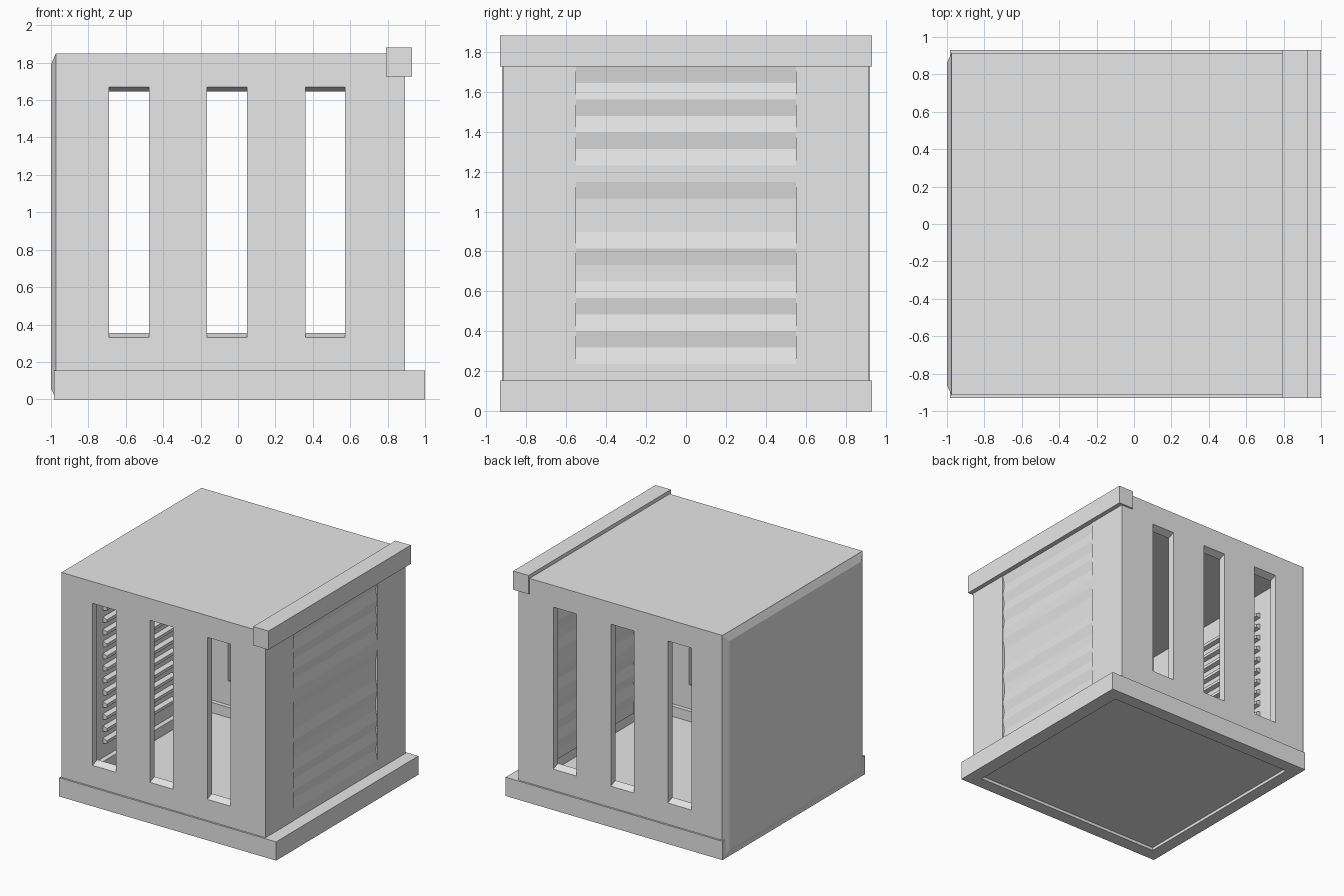
import bpy, bmesh

cube = bpy.data.objects.get("Cube")
if cube:
    bpy.data.objects.remove(cube, do_unlink=True)

grey = bpy.data.materials.new("light_grey")
grey.use_nodes = True
grey.diffuse_color = (0.8, 0.8, 0.8, 1)
grey.node_tree.nodes["Principled BSDF"].inputs["Base Color"].default_value = grey.diffuse_color


def make(name, bm):
    bmesh.ops.recalc_face_normals(bm, faces=bm.faces)
    mesh = bpy.data.meshes.new(name)
    bm.to_mesh(mesh)
    bm.free()
    mesh.materials.append(grey)
    ob = bpy.data.objects.new(name, mesh)
    bpy.context.collection.objects.link(ob)
    return ob


def box(name, x, y, z):
    """Box from (min, max) ranges."""
    bm = bmesh.new()
    bmesh.ops.create_cube(bm, size=1)
    for v in bm.verts:
        v.co = [r[0] if c < 0 else r[1] for c, r in zip(v.co, (x, y, z))]
    return make(name, bm)


def prism(name, points, axis, lo, hi):
    """Extrude a 2D outline along x (0) or y (1)."""
    bm = bmesh.new()
    place = (lambda p: (lo, *p)) if axis == 0 else (lambda p: (p[0], lo, p[1]))
    face = bm.faces.new([bm.verts.new(place(p)) for p in points])
    new = bmesh.ops.extrude_face_region(bm, geom=[face])["geom"]
    for v in new:
        if isinstance(v, bmesh.types.BMVert):
            v.co[axis] = hi
    return make(name, bm)


def cut(target, cutters):
    """Subtract the cutters, bake the result and remove the cutters."""
    for c in cutters:
        c.hide_render = True
        mod = target.modifiers.new("cut", 'BOOLEAN')
        mod.operation = 'DIFFERENCE'
        mod.solver = 'EXACT'
        mod.object = c
    deps = bpy.context.evaluated_depsgraph_get()
    baked = bpy.data.meshes.new_from_object(target.evaluated_get(deps))
    target.modifiers.clear()
    target.data = baked
    for c in cutters:
        bpy.data.objects.remove(c, do_unlink=True)


# Base frame with a thin floor panel set inside it
base = box("base_frame", (-0.985, 1), (-0.93, 0.93), (0, 0.155))
cut(base, [box("base_opening", (-0.88, 0.88), (-0.82, 0.82), (-1, 1))])
box("floor_panel", (-0.89, 0.89), (-0.83, 0.83), (0.025, 0.07))

# Hollow shell with a doorway and sloped window openings on both sides
OUT, WALL = 0.915, 0.06
INN = OUT - WALL
shell = box("shell", (-0.975, 0.893), (-OUT, OUT), (0.15, 1.85))
cutters = [box("room", (-0.92, 0.83), (-INN, INN), (0, 1.79)),
           box("doorway", (0.7, 1.2), (-0.55, 0.55), (0, 1.73))]
for left, right in ((-0.69, -0.475), (-0.165, 0.047), (0.36, 0.573)):
    for s in (-1, 1):
        slope = 0.025 / WALL
        far = slope * 0.1
        a, b = s * (OUT + 0.1), s * (INN - 0.1)
        outline = [(a, 0.33 - far), (a, 1.67 + far),
                   (b, 1.645 - far), (b, 0.355 + far)]
        cutters.append(prism("window", outline, 0, left, right))
cut(shell, cutters)

# Chamfered outer panel on the closed end
bm = bmesh.new()
bmesh.ops.create_cube(bm, size=1)
for v in bm.verts:
    outer = v.co.x < 0
    inset = 0.06 if outer else 0
    y = 0.92 - inset
    v.co = (-1 if outer else -0.973,
            y if v.co.y > 0 else -y,
            1.85 - inset if v.co.z > 0 else inset)
make("end_panel", bm)

# Horizontal slats on the inside of the closed end
for i in range(14):
    z = 0.27 + i * 0.1
    outline = [(-0.925, z), (-0.885, z + 0.01), (-0.885, z + 0.035), (-0.925, z + 0.05)]
    prism("inner_slat", outline, 1, -0.45, 0.45)

# Corrugated door: each letter is one fold, Down, Up or Flat, from the top
folds = "DUDUDUFDFFUDFUDUDUF"
top, bottom, depth, thick = 1.725, 0.155, 0.015, 0.025
step = (top - bottom) / len(folds)
x, front = 0.89, [(0.89, top)]
for i, fold in enumerate(folds, 1):
    x += {"D": -depth, "U": depth, "F": 0}[fold]
    front.append((x, top - i * step))
back = [(px - thick, pz) for px, pz in reversed(front)]
prism("corrugated_door", front + back, 1, -0.55, 0.55)

# Beam over the door
box("door_beam", (0.79, 0.93), (-0.93, 0.93), (1.725, 1.88))
